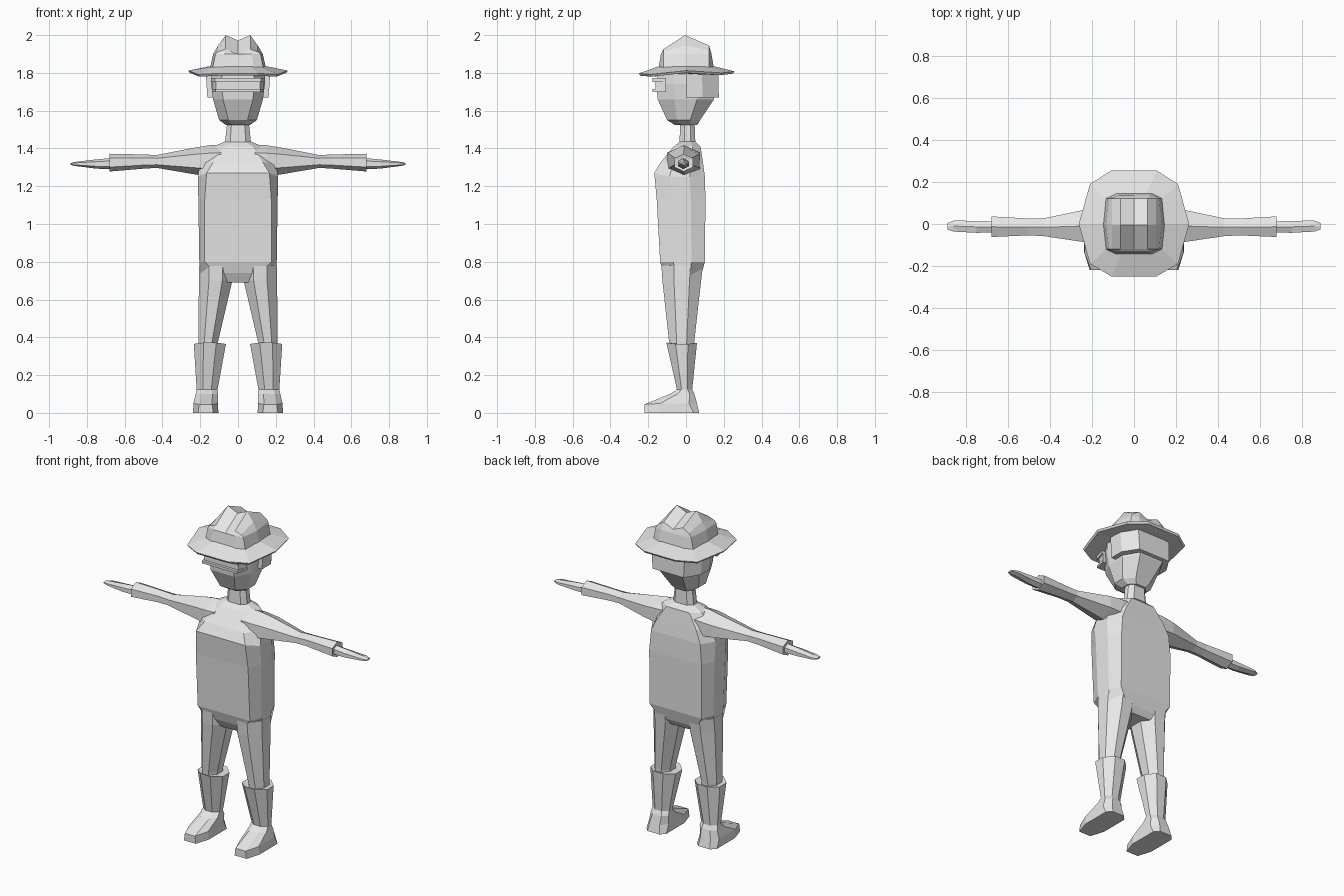
import bpy, bmesh

grey = bpy.data.materials.new("plain grey")
grey.diffuse_color = (0.8, 0.8, 0.8, 1)


def finish(name, bm, mirror=False):
    bmesh.ops.recalc_face_normals(bm, faces=bm.faces)
    me = bpy.data.meshes.new(name)
    bm.to_mesh(me)
    bm.free()
    me.materials.append(grey)
    ob = bpy.data.objects.new(name, me)
    bpy.context.collection.objects.link(ob)
    if mirror:
        ob.modifiers.new("mirror", 'MIRROR')
    return ob


def loft(name, rings, mirror=False, caps=(True, True)):
    """Skin a stack of equal-length point rings."""
    bm = bmesh.new()
    vs = [[bm.verts.new(p) for p in r] for r in rings]
    n = len(vs[0])
    for a, b in zip(vs, vs[1:]):
        for i in range(n):
            j = (i + 1) % n
            bm.faces.new((a[i], a[j], b[j], b[i]))
    if caps[0]:
        bm.faces.new(vs[0])
    if caps[1]:
        bm.faces.new(vs[-1])
    return finish(name, bm, mirror)


def oct_ring(x0, x1, y0, y1, z, cx=0.3, cf=0.3, cb=0.3, zf=None, zb=None):
    """Chamfered rectangle; cx, cf, cb are side, front and back corner fractions."""
    w, d = (x1 - x0) * cx, y1 - y0
    zf = z if zf is None else zf
    zb = z if zb is None else zb
    a, b = y0 + d * cf, y1 - d * cb
    return [(x0 + w, y0, zf), (x1 - w, y0, zf), (x1, a, z), (x1, b, z),
            (x1 - w, y1, zb), (x0 + w, y1, zb), (x0, b, z), (x0, a, z)]


def sym(hw, y0, y1, z, cx=0.2, **k):
    return oct_ring(-hw, hw, y0, y1, z, cx, **k)


def hex_ring(x, y0, y1, z0, z1):
    """Six-sided section across the arm, pointed top and bottom."""
    ym, h = (y0 + y1) / 2, (z1 - z0) / 4
    return [(x, ym, z0), (x, y1, z0 + h), (x, y1, z1 - h),
            (x, ym, z1), (x, y0, z1 - h), (x, y0, z0 + h)]


# Torso with a flat front panel, sloping to the shoulders
loft("torso", [
    sym(0.14, -0.09, 0.06, 0.69, 0.3),
    sym(0.203, -0.118, 0.08, 0.725, 0.2, zf=0.74),
    sym(0.205, -0.137, 0.10, 0.80, 0.07),
    sym(0.21, -0.155, 0.103, 1.13, 0.08),
    sym(0.213, -0.168, 0.10, 1.25, 0.11, zf=1.27),
    sym(0.20, -0.135, 0.09, 1.325, 0.17),
    sym(0.13, -0.065, 0.077, 1.41, 0.2),
    sym(0.068, -0.03, 0.05, 1.437, 0.2)])

# Neck
loft("neck", [sym(0.07, -0.035, 0.05, 1.42), sym(0.056, -0.03, 0.045, 1.55)])

# Legs
loft("leg", [
    oct_ring(0.108, 0.208, -0.087, 0.042, 0.33),
    oct_ring(0.105, 0.21, -0.09, 0.044, 0.38),
    oct_ring(0.03, 0.207, -0.125, 0.08, 0.70),
    oct_ring(0.03, 0.205, -0.13, 0.09, 0.78)], True)

# Boots: shaft, ankle, instep and sole in one skin
loft("boot", [
    oct_ring(0.104, 0.238, -0.22, 0.07, 0, 0.2, 0.3, 0.1),
    oct_ring(0.106, 0.236, -0.22, 0.058, 0.05, 0.24, 0.3, 0.15, zf=0.045),
    oct_ring(0.106, 0.224, -0.085, 0.045, 0.10, 0.25, 0.3, 0.2),
    oct_ring(0.108, 0.219, -0.048, 0.033, 0.125),
    oct_ring(0.064, 0.234, -0.104, 0.058, 0.365, zf=0.372, zb=0.37),
    oct_ring(0.085, 0.215, -0.09, 0.044, 0.366)], True)

# Sleeved arms, with a cuff turned in at the wrist
loft("arm", [
    hex_ring(0.09, -0.10, 0.075, 1.25, 1.42),
    hex_ring(0.15, -0.10, 0.075, 1.25, 1.417),
    hex_ring(0.225, -0.088, 0.07, 1.262, 1.405),
    hex_ring(0.43, -0.058, 0.027, 1.297, 1.365),
    hex_ring(0.50, -0.054, 0.026, 1.293, 1.368),
    hex_ring(0.68, -0.062, 0.036, 1.278, 1.372),
    hex_ring(0.675, -0.045, 0.02, 1.295, 1.355)], True)

# Flat mitten hands
loft("hand", [
    hex_ring(0.66, -0.04, 0.012, 1.29, 1.35),
    hex_ring(0.75, -0.042, 0.015, 1.293, 1.342),
    hex_ring(0.86, -0.036, 0.016, 1.307, 1.329),
    hex_ring(0.888, -0.027, 0.004, 1.313, 1.323)], True)

# Head, widening from chin to temples
loft("head", [
    sym(0.065, -0.06, 0.06, 1.525, 0.25),
    sym(0.10, -0.10, 0.075, 1.55, 0.25),
    sym(0.132, -0.15, 0.148, 1.66, 0.2),
    sym(0.142, -0.157, 0.152, 1.74, 0.2),
    sym(0.142, -0.15, 0.15, 1.82, 0.2)])


# Hair shell round the back of the head
def hair_ring(w, y, z):
    return [(w, 0, z), (w, y * 0.5, z), (w * 0.65, y, z),
            (-w * 0.65, y, z), (-w, y * 0.5, z), (-w, 0, z)]


loft("hair", [hair_ring(0.162, 0.174, 1.67), hair_ring(0.172, 0.17, 1.82)])


# Visor: recessed band between two projecting rails
def visor(name, w, y, z0, z1):
    plan = [(-w, -0.105), (-w * 0.86, y), (w * 0.86, y), (w, -0.105)]
    loft(name, [[(px, py, z) for px, py in plan] for z in (z0, z1)])


visor("visor_band", 0.135, -0.162, 1.705, 1.77)
visor("visor_upper_rail", 0.142, -0.178, 1.752, 1.772)
visor("visor_lower_rail", 0.137, -0.178, 1.70, 1.715)

# Hat crown: a 5 x 3 creased top over flaring sides
cols = [(-0.105, 1.945), (-0.065, 2.0), (0, 1.972), (0.065, 2.0), (0.105, 1.945)]
rows = [(-0.12, -0.075), (-0.005, 0), (0.122, -0.055)]
bm = bmesh.new()
grid = [[bm.verts.new((x, y, z + dz * (1 if abs(x) < 0.1 else 0.45)))
         for x, z in cols] for y, dz in rows]
for r in range(2):
    for c in range(4):
        bm.faces.new((grid[r][c], grid[r][c + 1], grid[r + 1][c + 1], grid[r + 1][c]))
rim = grid[0] + [grid[1][4]] + grid[2][::-1] + [grid[1][0]]
for scale, z in ((1.14, 1.90), (1.28, 1.825)):
    low = []
    for v in grid[0] + [grid[1][4]] + grid[2][::-1] + [grid[1][0]]:
        corner = abs(v.co.x) > 0.1 and abs(v.co.y) > 0.1
        sx = scale * (1 if corner else 1.1 if abs(v.co.x) > 0.1 else 1)
        sy = 1 + (scale - 1) * (0.0 if corner else 0.75)
        low.append(bm.verts.new((v.co.x * sx, v.co.y * sy, z)))
    for i in range(12):
        j = (i + 1) % 12
        bm.faces.new((rim[i], rim[j], low[j], low[i]))
    rim = low
finish("hat_crown", bm)

# Hat brim: ten-sided, sloping down and outward, lifted at the sides
brim = [(0.263, 0, 1.812), (0.21, 0.19, 1.80), (0.107, 0.256, 1.808),
        (-0.107, 0.256, 1.808), (-0.21, 0.19, 1.80), (-0.263, 0, 1.812),
        (-0.21, -0.19, 1.792), (-0.107, -0.25, 1.797),
        (0.107, -0.25, 1.797), (0.21, -0.19, 1.792)]
loft("hat_brim", [
    [(x * 0.56, y * 0.56, 1.795) for x, y, z in brim],
    [(x * 0.97, y * 0.97, z - 0.012) for x, y, z in brim],
    brim,
    [(x * 0.58, y * 0.58, 1.835) for x, y, z in brim]])
